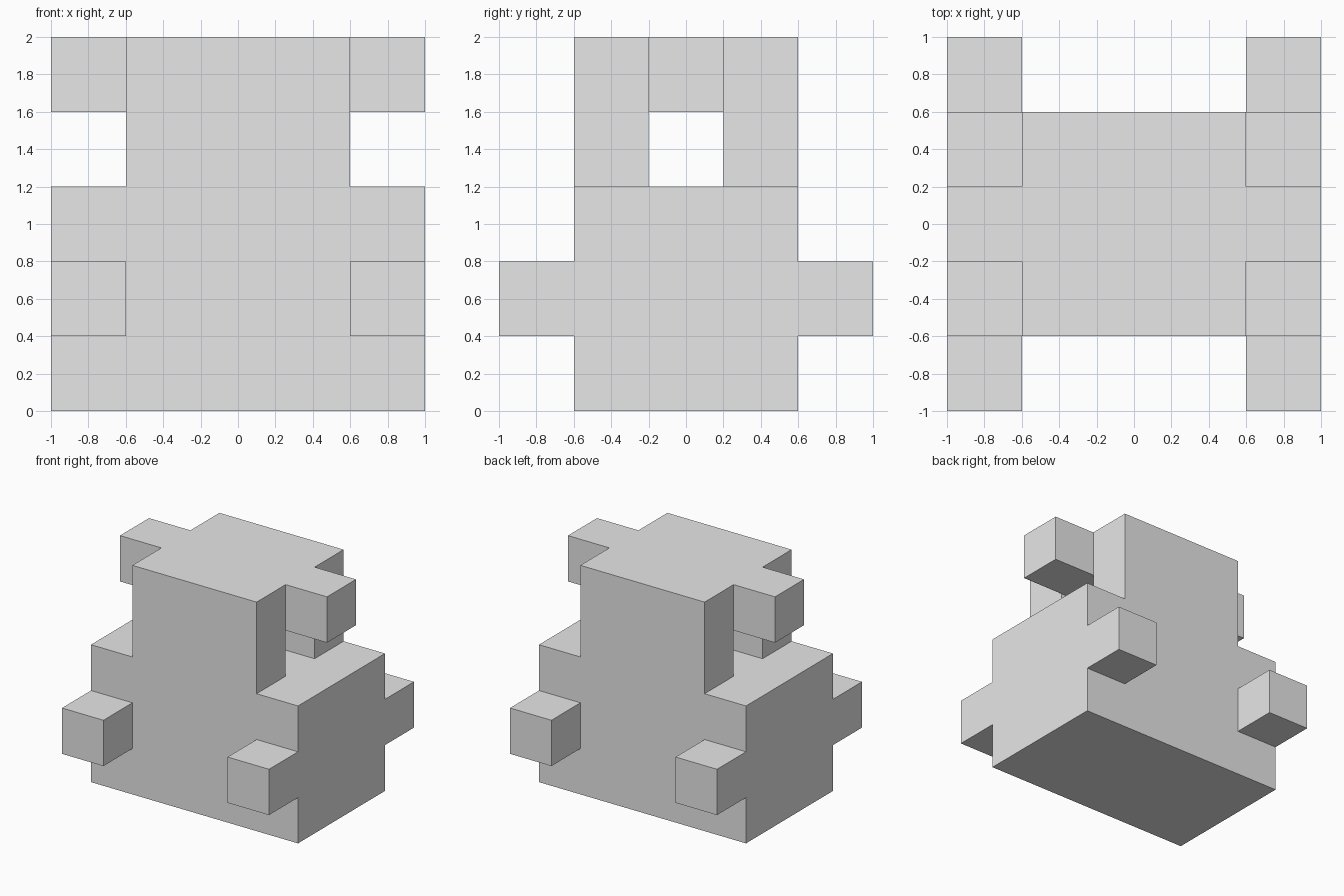
import bpy
import bmesh
from itertools import product
from mathutils import Vector

cube = bpy.data.objects.get("Cube")
if cube:
    bpy.data.objects.remove(cube, do_unlink=True)

CELL = 0.4                              # module that every part is sized by
ORIGIN = Vector((-1.0, -1.0, 0.0))

grey = bpy.data.materials.new("light grey")
grey.use_nodes = True
grey.diffuse_color = (0.8, 0.8, 0.8, 1)
grey.node_tree.nodes["Principled BSDF"].inputs["Base Color"].default_value = grey.diffuse_color


def block(xs, ys, zs):
    """Cells of a rectangular block, given its range of cells on each axis."""
    return set(product(range(*xs), range(*ys), range(*zs)))


# Parts, in whole modules
base = block((0, 5), (1, 4), (0, 3))
tower = block((1, 4), (1, 4), (3, 5))
tunnel = block((1, 4), (2, 3), (3, 4))
side_arms = block((0, 5), (2, 3), (4, 5))
corner_pegs = {(x, y, 1) for x in (0, 4) for y in (0, 4)}
solid = (base | tower | side_arms | corner_pegs) - tunnel


def skin(cells):
    """One closed surface around the cells, without inner walls."""
    bm = bmesh.new()
    for cell in cells:
        for axis, side in product(range(3), (0, 1)):
            neighbour = list(cell)
            neighbour[axis] += 2 * side - 1
            if tuple(neighbour) in cells:
                continue
            u, v = Vector(), Vector()
            u[(axis + 1) % 3] = v[(axis + 2) % 3] = 1
            start = Vector(cell)
            start[axis] += side
            ring = [start, start + u, start + u + v, start + v]
            if not side:
                ring.reverse()
            bm.faces.new([bm.verts.new(ORIGIN + CELL * p) for p in ring])
    bmesh.ops.remove_doubles(bm, verts=bm.verts[:], dist=0.001)
    # Merge the modules of each flat side into one face
    bmesh.ops.dissolve_limit(bm, angle_limit=0.01, verts=bm.verts[:], edges=bm.edges[:])
    bmesh.ops.triangulate(bm, faces=[f for f in bm.faces if len(f.verts) > 4])
    return bm


mesh = bpy.data.meshes.new("interlocking_block")
bm = skin(solid)
bm.to_mesh(mesh)
bm.free()
mesh.materials.append(grey)
bpy.context.collection.objects.link(bpy.data.objects.new("interlocking_block", mesh))
